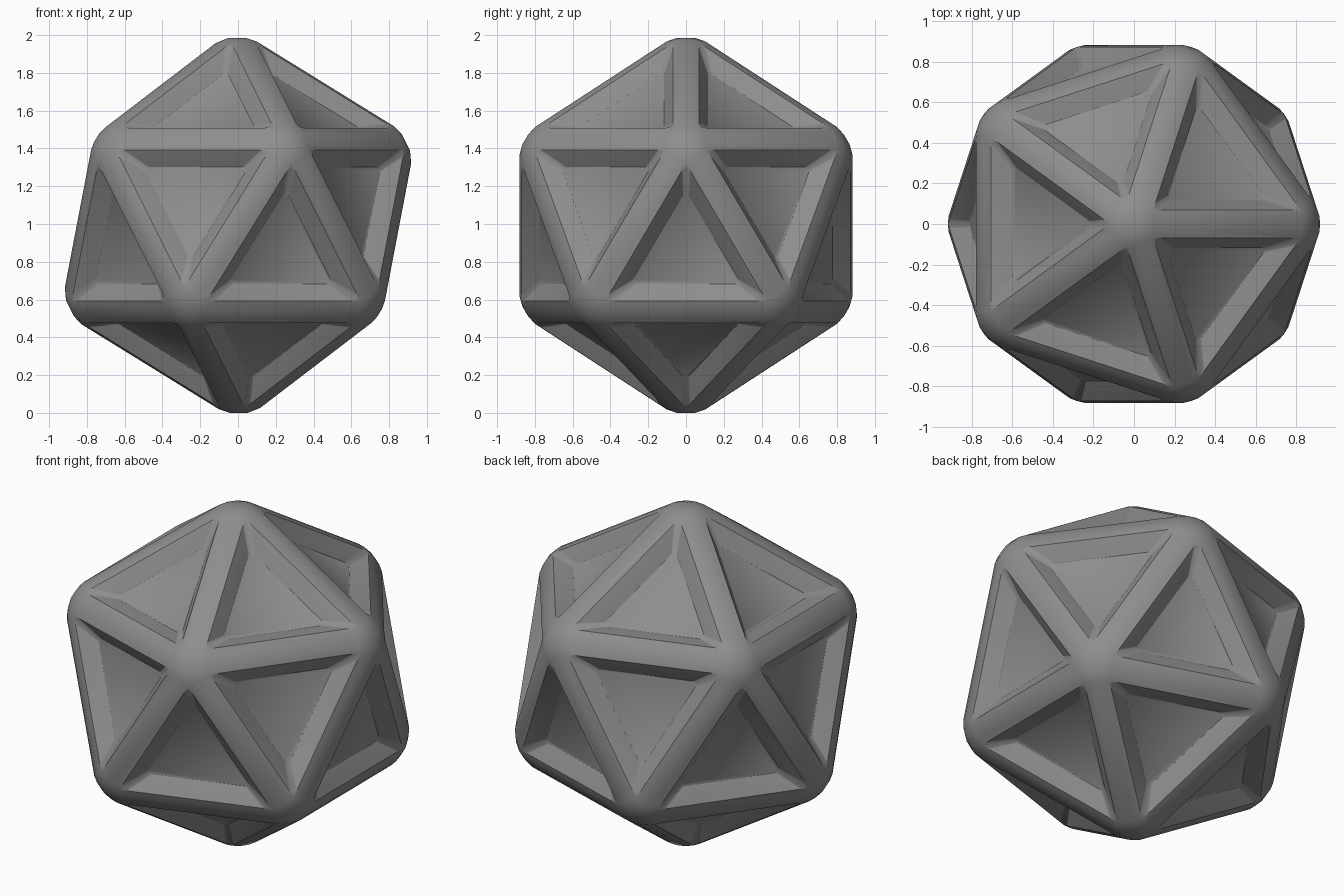
import bpy, bmesh
from math import pi, cos, sin
from mathutils import Vector

if "Cube" in bpy.data.objects:
    bpy.data.objects.remove(bpy.data.objects["Cube"])

SIZE = 1.0557       # corner distance before the edges are rounded
ROUND = 0.0735      # width of the rounding on each face
RIM = 0.247         # inner radius of the triangular pocket rim
RIM_CORNER = 0.028  # corner radius of the rim
FLOOR = 0.169       # inner radius of the pocket floor
FLOOR_CORNER = 0.02
DEPTH = 0.073
STEPS = 6


def corner_arc(center, out, normal, inner, radius):
    """Points of one rounded corner of a triangle; out points to the corner."""
    side = normal.cross(out)
    pivot = center + out * 2 * (inner - radius)
    angles = [pi / 3 * (2 * i / STEPS - 1) for i in range(STEPS + 1)]
    return [pivot + (out * cos(a) + side * sin(a)) * radius for a in angles]


def carve_pocket(bm, face):
    """Replace a flat triangle by a sunken pocket with rounded corners."""
    center, normal = face.calc_center_median(), face.normal.copy()
    corners = list(face.verts)
    before, after = {}, {}
    cut = RIM_CORNER / (2 * RIM)
    for i, a in enumerate(corners):
        b = corners[(i + 1) % 3]
        after[a] = bmesh.utils.edge_split(bm.edges.get((a, b)), a, cut)[1]
        rest = bm.edges.get((after[a], b))
        before[b] = bmesh.utils.edge_split(rest, b, cut / (1 - cut))[1]
    bmesh.ops.delete(bm, geom=[face], context='FACES_ONLY')

    rim, floor = [], []
    sunk = center - normal * DEPTH
    for c in corners:
        out = (c.co - center).normalized()
        top = corner_arc(center, out, normal, RIM, RIM_CORNER)
        low = corner_arc(sunk, out, normal, FLOOR, FLOOR_CORNER)
        arc = [before[c]] + [bm.verts.new(p) for p in top[1:-1]] + [after[c]]
        for p, q in zip(arc, arc[1:]):
            bm.faces.new((c, q, p))
        rim += arc
        floor += [bm.verts.new(p) for p in low]
    # sloping walls and flat floor
    for i in range(len(rim)):
        j = (i + 1) % len(rim)
        bm.faces.new((rim[i], rim[j], floor[j], floor[i]))
    bm.faces.new(floor)


# twenty-sided solid with rounded edges
bm = bmesh.new()
bmesh.ops.create_icosphere(bm, subdivisions=1, radius=SIZE)
bmesh.ops.bevel(bm, geom=bm.edges[:], offset=ROUND, offset_type='OFFSET',
                segments=3, profile=0.5, affect='EDGES', clamp_overlap=True)
bm.normal_update()
for face in [f for f in bm.faces if len(f.verts) == 3 and f.calc_area() > 0.1]:
    carve_pocket(bm, face)

# stand it on the ground
bmesh.ops.translate(bm, verts=bm.verts[:], vec=Vector((0, 0, -min(v.co.z for v in bm.verts))))
bmesh.ops.recalc_face_normals(bm, faces=bm.faces[:])

mesh = bpy.data.meshes.new("paneled_die")
bm.to_mesh(mesh)
bm.free()
body = bpy.data.objects.new("paneled_die", mesh)
bpy.context.collection.objects.link(body)

grey = bpy.data.materials.new("mid_grey")
grey.use_nodes = True
color = (0.27, 0.27, 0.27, 1)
grey.diffuse_color = color
grey.node_tree.nodes["Principled BSDF"].inputs["Base Color"].default_value = color
mesh.materials.append(grey)

bpy.ops.object.select_all(action='DESELECT')
body.select_set(True)
bpy.context.view_layer.objects.active = body
bpy.ops.object.shade_smooth_by_angle(angle=pi / 6)
